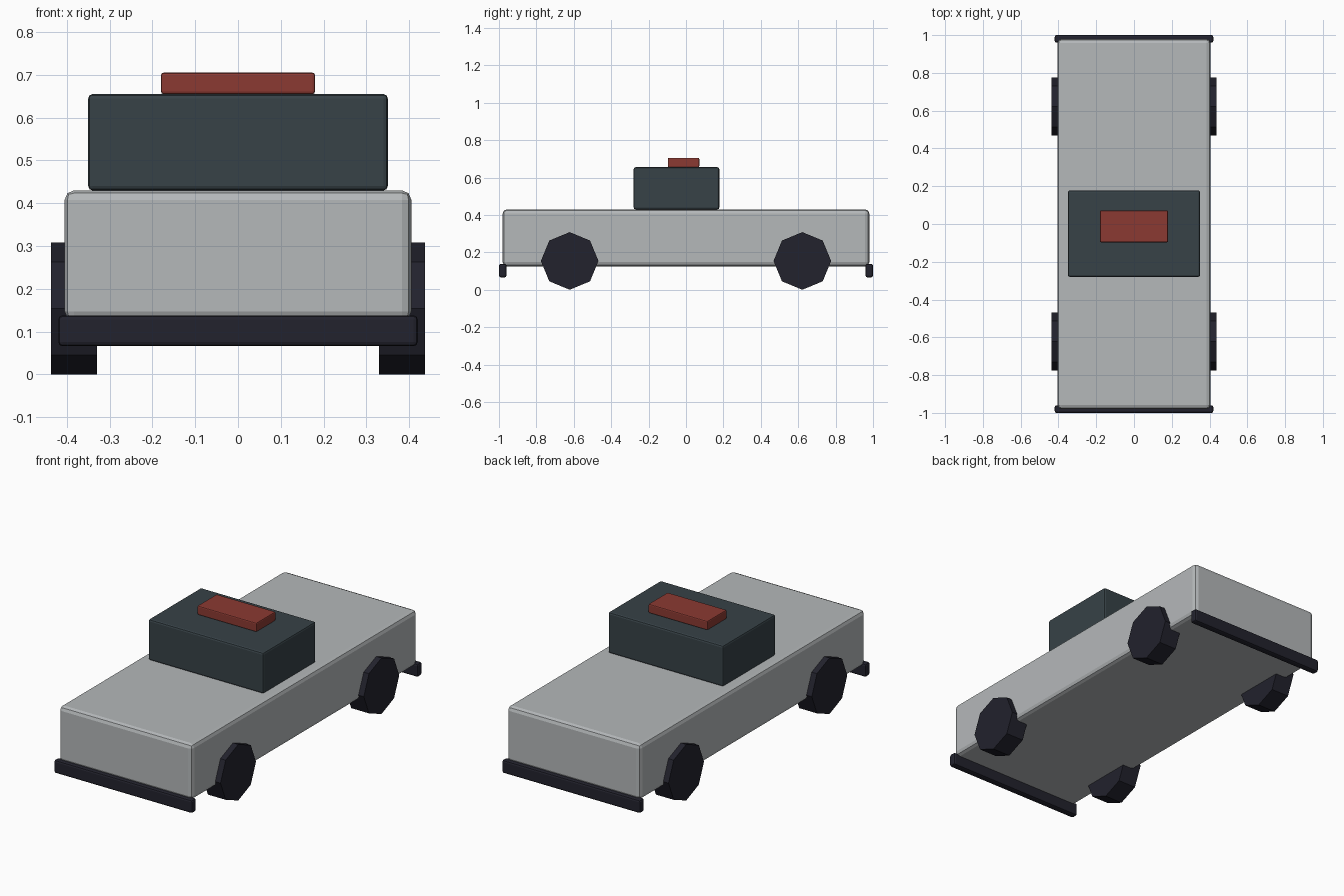
import bpy
import math

default = bpy.data.objects.get("Cube")
if default:
    bpy.data.objects.remove(default, do_unlink=True)


def material(name, rgb):
    mat = bpy.data.materials.new(name)
    mat.use_nodes = True
    mat.diffuse_color = (*rgb, 1)
    mat.node_tree.nodes["Principled BSDF"].inputs["Base Color"].default_value = (*rgb, 1)
    return mat


SILVER = material("silver paint", (0.46, 0.48, 0.49))
GLASS = material("dark slate glass", (0.038, 0.054, 0.063))
RED = material("red lamp", (0.26, 0.042, 0.032))
RUBBER = material("black rubber", (0.016, 0.016, 0.026))


def finish(name, mat):
    obj = bpy.context.object
    obj.name = name
    obj.data.materials.append(mat)
    return obj


def box(name, mat, low, high, bevel):
    """Bevelled box between two opposite corners."""
    centre = [(a + b) / 2 for a, b in zip(low, high)]
    bpy.ops.mesh.primitive_cube_add(size=1, location=centre)
    obj = finish(name, mat)
    obj.scale = [b - a for a, b in zip(low, high)]
    bpy.ops.object.transform_apply(location=False, rotation=False, scale=True)
    mod = obj.modifiers.new("Soft edges", "BEVEL")
    mod.width = bevel
    mod.segments = 2
    return obj


# Body, cabin and roof lamp
box("body", SILVER, (-0.405, -0.98, 0.125), (0.405, 0.98, 0.43), 0.022)
box("cabin", GLASS, (-0.35, -0.28, 0.43), (0.35, 0.178, 0.655), 0.01)
box("roof_lamp", RED, (-0.18, -0.097, 0.655), (0.18, 0.071, 0.705), 0.006)

# Bumpers and eight-sided wheels
for end, sy in (("front", -1), ("rear", 1)):
    ys = sorted((sy * 0.96, sy))
    box(end + "_bumper", RUBBER, (-0.42, ys[0], 0.066), (0.42, ys[1], 0.138), 0.01)
    for side, sx in (("left", 1), ("right", -1)):
        bpy.ops.mesh.primitive_cylinder_add(
            vertices=8, radius=0.154, depth=0.108,
            location=(sx * 0.383, sy * 0.622, 0.154), rotation=(0, math.pi / 2, 0))
        finish(end + "_" + side + "_wheel", RUBBER)
